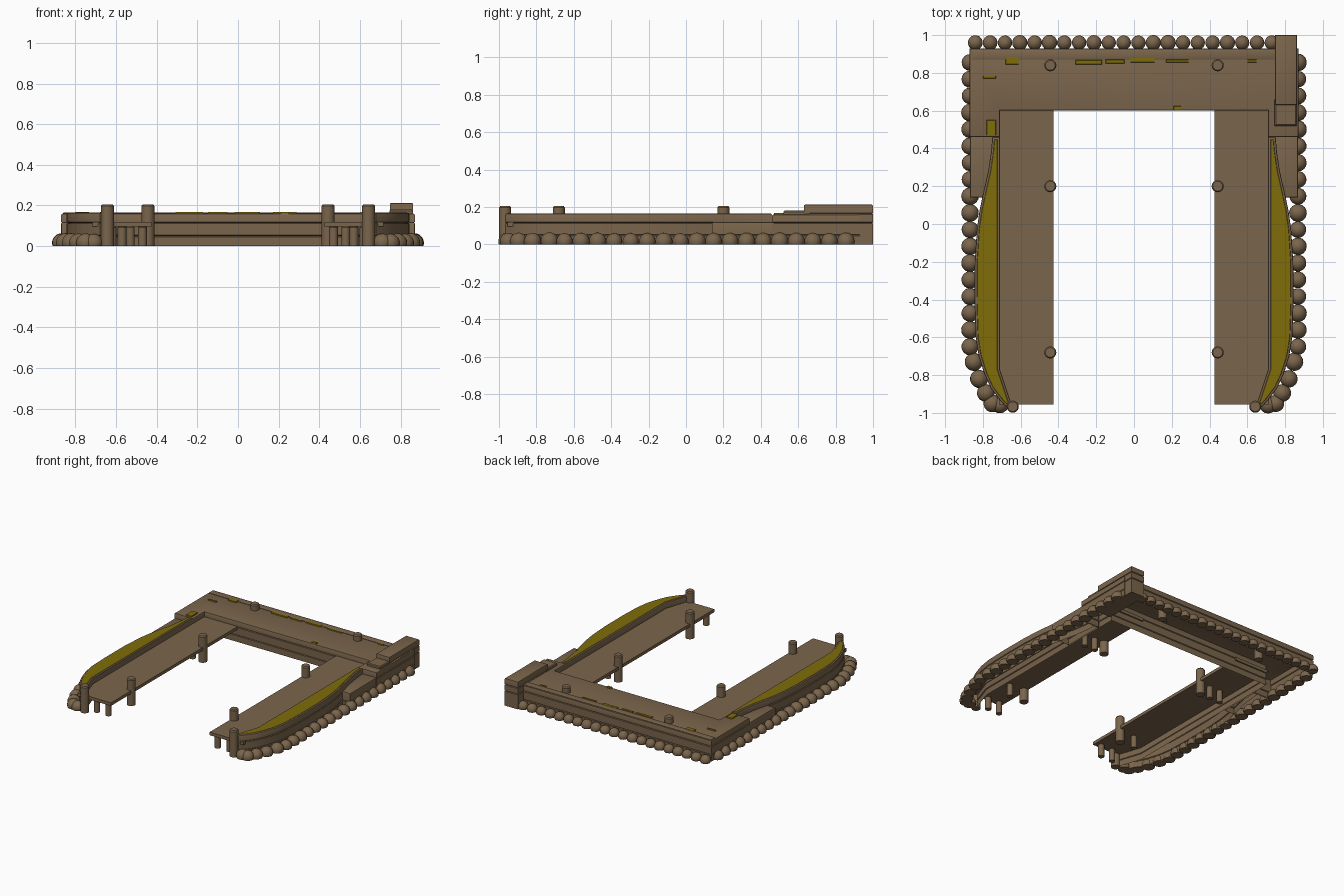
import bpy, bmesh, math, random
from mathutils import Vector, Matrix

if "Cube" in bpy.data.objects:
    bpy.data.objects.remove(bpy.data.objects["Cube"])

random.seed(4)


def material(name, rgb):
    m = bpy.data.materials.new(name)
    m.diffuse_color = (*rgb, 1)
    m.use_nodes = True
    m.node_tree.nodes["Principled BSDF"].inputs["Base Color"].default_value = m.diffuse_color
    return m


BROWN = material("weathered_brown", (0.195, 0.130, 0.072))
MOSS = material("moss_olive", (0.215, 0.155, 0.003))


def inset(plan, d):
    """Mitred inset of a counter-clockwise plan."""
    out = []
    n = len(plan)
    for i in range(n):
        a, b, c = (Vector(plan[(i + k) % n]) for k in (-1, 0, 1))
        e1, e2 = (b - a).normalized(), (c - b).normalized()
        n1, n2 = Vector((-e1.y, e1.x)), Vector((-e2.y, e2.x))
        out.append(b + (n1 + n2) * d / (1 + n1.dot(n2)))
    return out


def finish(name, bm, mats=(BROWN,), angle=35):
    me = bpy.data.meshes.new(name)
    bm.to_mesh(me)
    bm.free()
    ob = bpy.data.objects.new(name, me)
    bpy.context.collection.objects.link(ob)
    for m in mats:
        me.materials.append(m)
    bpy.ops.object.select_all(action='DESELECT')
    ob.select_set(True)
    bpy.context.view_layer.objects.active = ob
    bpy.ops.object.shade_smooth_by_angle(angle=math.radians(angle))
    return ob


def block(name, plan, levels, mats=(BROWN,), bottom=False):
    """Loft a plan through (z, inset) levels; the cap takes the last material."""
    area = sum(plan[i - 1][0] * plan[i][1] - plan[i][0] * plan[i - 1][1]
               for i in range(len(plan)))
    if area < 0:
        plan = plan[::-1]
    bm = bmesh.new()
    rings = [[bm.verts.new((p.x, p.y, z)) for p in inset(plan, d)] for z, d in levels]
    n = len(plan)
    for lo, hi in zip(rings, rings[1:]):
        for i in range(n):
            j = (i + 1) % n
            bm.faces.new((lo[i], lo[j], hi[j], hi[i]))
    bm.faces.new(rings[-1]).material_index = len(mats) - 1
    if bottom:
        bm.faces.new(rings[0][::-1])
    return finish(name, bm, mats)


def rect(x0, x1, y0, y1):
    return [(x0, y0), (x1, y0), (x1, y1), (x0, y1)]


def courses(top, seams, round_=0.008):
    """Wall levels with a shallow groove at every seam height."""
    lv = [(0, 0)]
    for s in seams:
        lv += [(s - 0.004, 0), (s, 0.005), (s + 0.004, 0)]
    return lv + [(top - round_, 0), (top - round_ * 0.3, round_ * 0.3), (top, round_)]


def post(name, x, y, r, z1):
    plan = [(x + r * math.cos(i * math.tau / 16), y + r * math.sin(i * math.tau / 16))
            for i in range(16)]
    block(name, plan, [(0, 0), (z1 - 0.008, 0), (z1, 0.006)], bottom=True)


# Rear quay with two short returns, open underneath
block("rear_quay", [(-.87, .46), (-.71, .46), (-.71, .6), (.71, .6), (.71, .46),
                    (.87, .46), (.87, .93), (-.87, .93)],
      courses(.16, (.05, .115)))
block("rear_kerb", rect(-.86, .75, .87, .922), [(.155, 0), (.163, 0), (.166, .006)])

# Corner steps on the right
block("corner_step", rect(.745, .86, .52, .66), [(.15, 0), (.174, 0), (.18, .006)])
block("corner_tower", rect(.747, .862, .63, 1.0), courses(.213, (.115, .165)), bottom=True)

# Curved outer contour of the side banks, (y, x)
OUTER = [(.46, .75), (.38, .757), (.28, .772), (.17, .797), (.07, .818), (-.03, .832),
         (-.2, .843), (-.42, .844), (-.6, .838), (-.7, .822), (-.8, .79), (-.87, .757),
         (-.93, .712), (-.965, .68)]

for s, side in ((-1, "left"), (1, "right")):
    # Mossy curved bank
    plan = [(s * x, y) for y, x in OUTER] + [(s * .645, -.965), (s * .71, -.77), (s * .71, .46)]
    block(side + "_bank", plan,
          courses(.164, (.05, .115), .007) + [(.164, .012), (.166, .014)], (BROWN, MOSS))
    # Low stone footing beside the bank
    block(side + "_footing", [(s * .72, .14), (s * .868, .14), (s * .868, .47), (s * .72, .47)],
          courses(.12, (.05,)))
    # Timber walkway
    block(side + "_walkway", [(s * .425, -.955), (s * .715, -.955), (s * .715, .61), (s * .425, .61)],
          [(.096, 0), (.12, 0)], bottom=True)
    # Mooring posts and short supports
    for i, y in enumerate((.84, .2, -.68)):
        post(f"{side}_mooring_post_{i}", s * .443, y, .032, .205)
    post(side + "_front_post", s * .642, -.967, .032, .205)
    for i, (x, y) in enumerate(((.47, -.92), (.57, -.92), (.53, .2), (.62, .2), (.57, -.68))):
        post(f"{side}_support_{i}", s * x, y, .022, .1)

# Boulders around the foot of the walls
spots = []
for s in (-1, 1):
    y = .855
    while y > -.68:
        spots.append((s * .868, y, .046))
        y -= .0885
    spots += [(s * x, y, .047) for x, y in
              ((.848, -.73), (.82, -.82), (.785, -.895), (.75, -.95), (.71, -.957))]
spots += [(-.84 + i * .0785, .96, .04) for i in range(21)]
bm = bmesh.new()
for x, y, r in spots:
    r *= random.uniform(.95, 1.03)
    bmesh.ops.create_uvsphere(
        bm, u_segments=16, v_segments=10, radius=r,
        matrix=Matrix.Translation((x, y, .016)) @ Matrix.Rotation(random.random() * 3, 4, 'Z'))
cut = bmesh.ops.bisect_plane(bm, geom=bm.verts[:] + bm.edges[:] + bm.faces[:],
                             plane_co=(0, 0, 0), plane_no=(0, 0, -1), clear_outer=True)
bmesh.ops.holes_fill(bm, edges=[e for e in cut["geom_cut"] if isinstance(e, bmesh.types.BMEdge)])
finish("boulders", bm, angle=50)

# Moss flecks on the quay
for i, (x0, x1, y0, y1) in enumerate((
        (-.31, -.17, .845, .868), (-.15, -.05, .85, .87), (-.02, .11, .855, .88),
        (.17, .29, .855, .87), (.6, .65, .855, .87), (-.68, -.61, .845, .885),
        (-.8, -.73, .77, .785), (.21, .25, .602, .625), (-.78, -.73, .47, .55))):
    block(f"moss_fleck_{i}", rect(x0, x1, y0, y1), [(.159, 0), (.1675, .002)], (MOSS,))
